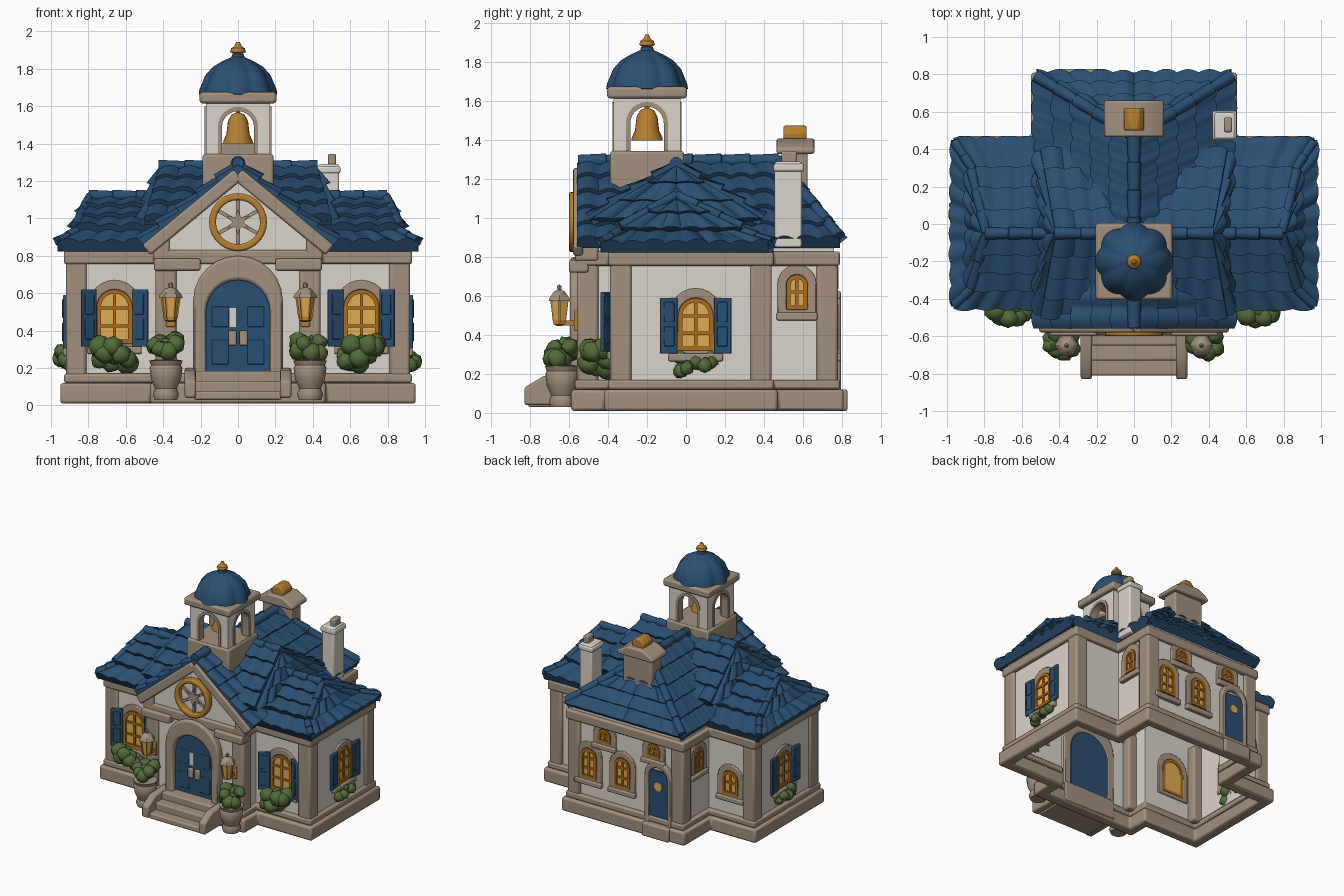
import bpy, bmesh, math, random
from mathutils import Matrix, Vector as V

if "Cube" in bpy.data.objects:
    bpy.data.objects.remove(bpy.data.objects["Cube"])
random.seed(4)
def mat(name, *rgb):
    m = bpy.data.materials.new(name)
    m.diffuse_color = (*rgb, 1)
    m.use_nodes = True
    m.node_tree.nodes["Principled BSDF"].inputs["Base Color"].default_value = m.diffuse_color
    return m
WHITE, STONE = mat("plaster", .71, .66, .59), mat("stone", .365, .28, .208)
BLUE, ORANGE = mat("blue", .023, .08, .172), mat("window_frame", .42, .15, .012)
AMBER, GOLD = mat("amber_glass", .74, .42, .09), mat("gold", .48, .215, .03)
GREEN, I = mat("leaves", .085, .147, .04), Matrix()
def at(x, y, z, deg=0):
    return Matrix.Translation((x, y, z)) @ Matrix.Rotation(math.radians(deg), 4, 'Z')
def polar(r, t):
    return r * math.cos(t), r * math.sin(t)
def finish(name, bm, m, M=I, bevel=0, angle=40):
    bmesh.ops.recalc_face_normals(bm, faces=bm.faces[:])
    me = bpy.data.meshes.new(name)
    bm.to_mesh(me)
    bm.free()
    me.transform(M)
    me.materials.append(m)
    me.shade_smooth()
    me.set_sharp_from_angle(angle=math.radians(angle))
    o = bpy.data.objects.new(name, me)
    bpy.context.collection.objects.link(o)
    if bevel:
        b = o.modifiers.new("soft_edges", 'BEVEL')
        b.width, b.segments, b.limit_method = bevel, 2, 'ANGLE'
def mesh(name, verts, faces, m, M=I, bevel=0, angle=40):
    bm = bmesh.new()
    vs = [bm.verts.new(v) for v in verts]
    for f in faces:
        bm.faces.new([vs[i] for i in f])
    finish(name, bm, m, M, bevel, angle)
def strips(n, rows, b=0, wrap=True, loop=False):
    return [(b + k * n + i, b + k * n + (i + 1) % n, b + (k + 1) % rows * n + (i + 1) % n, b + (k + 1) % rows * n + i)
            for k in range(rows - (not loop)) for i in range(n - (not wrap))]
def prism(name, pts, y0, y1, m, M=I, bevel=0):
    n = len(pts)
    verts = [(x, y, z) for y in (y0, y1) for x, z in pts]
    mesh(name, verts, [list(range(n)), list(range(n, 2 * n))] + strips(n, 2), m, M, bevel)
def box(name, x0, x1, y0, y1, z0, z1, m, M=I, bevel=0):
    prism(name, [(x0, z0), (x1, z0), (x1, z1), (x0, z1)], y0, y1, m, M, bevel)
def frame(name, outer, inner, y0, y1, m, M=I, bevel=0):
    rings = [(outer, y0), (outer, y1), (inner, y1), (inner, y0)]
    verts = [(x, y, z) for pts, y in rings for x, z in pts]
    mesh(name, verts, strips(len(outer), 4, 0, True, True), m, M, bevel)
def arch(w, z0, z1, n=12):
    return [(-w, z0), (w, z0)] + [(x, z1 - w + z) for x, z in (polar(w, math.pi * i / n) for i in range(n + 1))]
def circle(r, n=28):
    return [polar(r, math.tau * i / n) for i in range(n)]
def lathe(name, prof, m, M=I, n=16, rib=0, ribs=8):
    verts = []
    for r, z in prof:
        for t in (math.tau * i / n for i in range(n)):
            verts.append((*polar(r * (1 - rib * (1 - abs(math.cos(ribs * t / 2)))), t), z))
    ends = [list(range(n)), list(range(len(verts) - n, len(verts)))]
    mesh(name, verts, strips(n, len(prof)) + ends, m, M)
def beam(name, a, b, w, d, m, bevel=0):
    a, b = V(a), V(b)
    z = (b - a).normalized()
    M = Matrix((V((0, 1, 0)).cross(z), (0, 1, 0), z)).transposed().to_4x4()
    M.translation = a
    box(name, -w / 2, w / 2, -d / 2, d / 2, 0, (b - a).length, m, M, bevel)
def cap(name, a, b, r=.032):
    a, b = V(a), V(b)
    M = Matrix.Translation(a) @ (b - a).to_track_quat('Z', 'Y').to_matrix().to_4x4()
    L, k = (b - a).length, max(2, round((b - a).length / .14))
    prof = [(r * q, L * (i + f) / k) for i in range(k) for q, f in ((.88, 0), (1.08, .97))]
    lathe(name, prof, BLUE, M, 10)
def tiles(name, A, B, C, D, rows=4):  # barrel tile rows: A,B top edge, C,D bottom edge
    A, B, C, D = map(V, (A, B, C, D))
    nrm = (C - A).cross(B - D).normalized()
    nrm = nrm if nrm.z > 0 else -nrm
    wide, top = (C - D).length, (A - B).length
    n, mid = max(3, round(wide / .11)), .5 if top < .01 else 0
    us = [0] + [i / (n * 6) for i in range(n * 6 + 1)] + [1]
    verts, faces, W = [], [], len(us)
    for r in range(rows):
        jit = [random.uniform(-.005, .006) for _ in range(n + 1)]
        base = len(verts)
        for line, (v, lift) in enumerate(((r / rows, .004), ((r + 1) / rows, .026), ((r + 1) / rows, -.03))):
            for i, u in enumerate(us):
                ph = (u - mid) * n * (top / wide * (1 - v) + v)
                j = jit[int(abs(ph))] if line and 0 < u < 1 else 0
                h = -.03 if line == 2 or i in (0, W - 1) else lift + j + .022 * abs(math.sin(math.pi * ph))
                verts.append(A.lerp(B, u).lerp(D.lerp(C, u), v + (j if r < rows - 1 else 0)) + nrm * h)
        faces += strips(W, 3, base, False)
    b = len(verts)
    verts += [p - nrm * .03 for p in (A, B, C, D)]
    mesh(name, verts, faces + [(b, b + 1, b + 2, b + 3)], BLUE, I, 0, 50)
def bush(name, x, y, z, rx, ry, rz, n=9):
    bm = bmesh.new()
    for i in range(n):
        cx, cy = polar(.62 if i else 0, math.tau * i / n)
        p = V((x + rx * cx, y + ry * cy, z + rz * random.uniform(-.55, .5)))
        bmesh.ops.create_icosphere(bm, subdivisions=2, radius=random.uniform(.48, .62) * min(rx, rz),
                                   matrix=Matrix.Translation(p))
    for v in bm.verts:
        v.co += V([random.uniform(-.006, .006) for _ in range(3)])
    finish(name, bm, GREEN, I, 0, 60)
def window(name, M, w, h, open_deg=None, bars=(.33, .66)):
    frame(name + "_surround", arch(w + .045, -.03, h + .05), arch(w, 0, h), .03, -.016, STONE, M, .006)
    frame(name + "_frame", arch(w, 0, h), arch(w - .022, .022, h - .022), .03, -.022, ORANGE, M)
    prism(name + "_glass", arch(w - .015, .015, h - .015), .025, -.008, AMBER, M)
    box(name + "_mullion", -.009, .009, -.006, -.018, .01, h - .01, ORANGE, M)
    for k in bars:
        box(name + "_bar", -w + .01, w - .01, -.006, -.018, h * k - .008, h * k + .008, ORANGE, M)
    box(name + "_sill", -w - .05, w + .05, .005, -.035, -.055, -.015, STONE, M, .008)
    for s in (-1, 1) if open_deg is not None else ():
        S = M @ at(s * (w + .003), -.02, 0, -s * open_deg)
        a, b = sorted((0, s * .09))
        box(name + "_shutter", a, b, -.01, .01, -.015, h, BLUE, S, .005)
        for k in (.08, .54):
            box(name + "_shutter_panel", a + .018, b - .018, -.015, .015, h * k, h * (k + .38), BLUE, S, .004)
# walls, plinth and cornice follow one cross-shaped outline
OUT = [(-.42, -.54), (.42, -.54), (.42, -.37), (.9, -.37), (.9, .42), (.5, .42), (.5, .76),
       (-.5, .76), (-.5, .42), (-.9, .42), (-.9, -.37), (-.42, -.37)]
def corner(i):
    p, q, r = V(OUT[i - 1]), V(OUT[i]), V(OUT[(i + 1) % len(OUT)])
    a, b = (q - p).normalized(), (r - q).normalized()
    return q, V((a.y + b.y, -a.x - b.x)), a.cross(b) > 0
def band(name, o0, o1, z0, z1, m, bevel=0):
    C = [corner(i) for i in range(len(OUT))]
    verts = [(*(q + d * f), z) for f, z in ((o0, z0), (o0, z1), (o1, z1), (o1, z0)) for q, d, _ in C]
    mesh(name, verts, strips(len(OUT), 4, 0, True, True), m, I, bevel)
band("walls", 0, -.02, .05, .86, WHITE)
band("plinth", .05, -.03, .01, .12, STONE, .015)
band("plinth_step", .03, -.03, .12, .17, STONE, .012)
band("cornice", .03, -.02, .755, .83, STONE, .012)
for q, d, convex in map(corner, range(len(OUT))):
    if convex:
        c = q - d * .035
        box("corner_pilaster", c.x - .055, c.x + .055, c.y - .055, c.y + .055, .15, .78, STONE, I, .015)
# main gable roof with hipped back, cross roof and two-tier hipped wing roofs
for s in (-1, 1):
    tiles("main_roof", (0, -.56, 1.28), (0, .47, 1.28), (s * .52, .79, .87), (s * .52, -.56, .87), 5)
    tiles("cross_roof", (-.42, -.05, 1.27), (.42, -.05, 1.27), (.5, -.05 + s * .44, .99), (-.5, -.05 + s * .44, .99))
    tiles("cross_roof_end", (s * .42, -.05, 1.27), (s * .42, -.05, 1.27), (s * .5, .39, .99), (s * .5, -.49, .99), 3)
    cap("cross_ridge", (0, -.05, 1.28), (s * .43, -.05, 1.28))
    cap("back_hip", (0, .47, 1.3), (s * .52, .79, .9))
    for m, e in ((.29, .45), (-.34, -.44)):
        tiles("wing_roof", (s * .38, -.05, 1.1), (s * .79, -.05, 1.1), (s * .87, m, .935), (s * .38, m, .935), 3)
        tiles("wing_eave", (s * .38, m * .9, .93), (s * .84, m * .9, .93), (s * .965, e, .85), (s * .38, e, .85), 1)
        cap("wing_hip", (s * .79, -.05, 1.12), (s * .87, m, .955), .026)
        cap("wing_eave_hip", (s * .86, m, .935), (s * .96, e * .98, .875), .026)
    tiles("wing_roof_end", (s * .79, -.05, 1.1), (s * .79, -.05, 1.1), (s * .87, .29, .935), (s * .87, -.34, .935), 2)
    tiles("wing_eave_end", (s * .84, -.3, .93), (s * .84, .26, .93), (s * .963, .45, .85), (s * .963, -.44, .85), 1)
    cap("wing_ridge", (s * .42, -.05, 1.12), (s * .8, -.05, 1.12))
tiles("back_roof", (0, .47, 1.28), (0, .47, 1.28), (.52, .79, .87), (-.52, .79, .87), 5)
cap("main_ridge", (0, -.555, 1.295), (0, .48, 1.295), .036)
# front gable with rake trim
prism("gable_wall", [(-.42, .74), (.42, .74), (.42, .9), (0, 1.24), (-.42, .9)], -.545, -.5, WHITE)
for s in (-1, 1):
    beam("gable_trim", (s * .49, -.555, .83), (0, -.555, 1.235), .07, .05, STONE, .012)
    box("front_cornice", s * .325 - .125, s * .325 + .125, -.6, -.5, .72, .785, STONE, I, .012)
    box("gable_bracket", s * .41 - .045, s * .41 + .045, -.57, -.45, .78, .9, STONE, I, .012)
# round window with star
R = at(0, -.545, .98)
frame("round_window_ring", circle(.155), circle(.118), 0, -.055, GOLD, R, .01)
prism("round_window_pane", circle(.12), 0, -.01, WHITE, R)
for t in (math.tau * i / 6 + math.pi / 6 for i in range(6)):
    x, z = polar(.122, t)
    beam("round_window_spoke", (0, -.56, .98), (x, -.56, .98 + z), .02, .02, STONE)
prism("round_window_star", [polar((.07, .03)[i % 2], math.tau * i / 12 + math.pi / 6) for i in range(12)],
      -.01, -.035, STONE, R)
# front door and steps
D = at(0, -.54, .17)
frame("door_arch", arch(.24, -.03, .63), arch(.172, .0, .5), .03, -.055, STONE, D, .015)
prism("front_door", arch(.175, 0, .5), .03, -.012, BLUE, D)
for s in (-1, 1):
    for z0, z1 in ((.05, .18), (.25, .36)):
        box("door_panel", s * .095 - .045, s * .095 + .045, -.01, -.02, z0, z1, BLUE, D, .005)
    box("door_handle", s * .03 - .022, s * .03 + .022, -.01, -.035, .15, .23, STONE, D, .008)
    prism("step_cheek", [(-.83, .04), (-.83, .13), (-.73, .19), (-.54, .2), (-.54, .04)], -.03, .03, STONE,
          at(s * .255, 0, 0, 90), .012)
box("door_window", -.045, -.01, -.01, -.016, .25, .35, WHITE, D)
for i in range(3):
    box("step", -.235, .235, -.81 + i * .08, -.5, .03, .075 + i * .055, STONE, I, .01)
# planters, lanterns and wing windows on both sides
for s in (-1, 1):
    lathe("planter", [(.06, .03), (.07, .06), (.058, .09), (.08, .14), (.088, .2), (.08, .215), (.09, .24), (.06, .245)],
          STONE, at(s * .385, -.635, 0))
    bush("planter_bush", s * .385, -.63, .305, .105, .085, .085)
    L = at(s * .36, -.65, 0)
    lathe("lantern_glass", [(.032, .47), (.048, .58)], AMBER, L, 6)
    lathe("lantern_base", [(.012, .445), (.034, .455), (.034, .475)], GOLD, L, 6)
    lathe("lantern_cap", [(.064, .575), (.06, .59), (.03, .625), (.012, .63), (.014, .65), (.002, .66)], STONE, L, 6)
    for (x0, y0), (x1, y1) in zip(circle(.033, 6), circle(.049, 6)):
        beam("lantern_bar", (s * .36 + x0, -.65 + y0, .465), (s * .36 + x1, -.65 + y1, .58), .009, .009, GOLD)
    box("lantern_bracket", s * .36 - .012, s * .36 + .012, -.65, -.53, .45, .475, GOLD)
    box("lantern_plate", s * .36 - .025, s * .36 + .025, -.575, -.54, .42, .53, GOLD, I, .006)
    window("wing_front_window", at(s * .66, -.37, .33), .095, .29, 28)
    bush("front_window_bush", s * .66, -.45, .28, .135, .08, .1, 11)
    window("wing_side_window", at(s * .9, .05, .32, s * 90), .09, .27, 4)
    bush("side_window_bush", s * .91, .05, .26, .07, .13, .085, 10)
    window("back_block_side_window", at(s * .5, .57, .53, s * 90), .055, .18, bars=(.5,))
# back wall windows and door
window("left_wing_back_window", at(-.7, .42, .33, 180), .07, .19, bars=(.5,))
for x in (.33, .03):
    window("back_window", at(x, .76, .32, 180), .07, .24)
for x in (.19, -.25):
    window("back_upper_window", at(x, .76, .64, 180), .055, .11, bars=(.5,))
B = at(-.3, .76, .12, 180)
frame("back_door_surround", arch(.12, -.05, .5), arch(.085, 0, .45), .01, -.035, STONE, B, .01)
prism("back_door", [(-.09, 0), (.09, 0), (.09, .42), (-.09, .42)], .03, -.02, BLUE, B)
prism("back_door_light", [(x, z + .3) for x, z in circle(.035, 12)], -.02, -.028, AMBER, B)
box("back_door_step", -.42, -.18, .76, .83, .01, .12, STONE, I, .012)
# bell tower
T = at(0, -.2, 0)
box("tower_base", -.19, .19, -.19, .19, 1.08, 1.345, STONE, T, .015)
side = [(-.172, 1.34), (-.172, 1.63), (.172, 1.63), (.172, 1.34), (.088, 1.34)] + arch(.088, 1.34, 1.575)[2:] + [(-.088, 1.34)]
for S in (T @ at(0, 0, 0, 90 * k) for k in range(4)):
    prism("tower_side", side, -.172, -.12, WHITE, S)
    frame("tower_arch_trim", arch(.108, 1.335, 1.597), arch(.086, 1.345, 1.573), -.115, -.178, STONE, S)
box("tower_cornice", -.205, .205, -.205, .205, 1.615, 1.675, STONE, T, .015)
lathe("dome", [(.19, 1.655), (.21, 1.665), (.206, 1.69), (.193, 1.72), (.175, 1.765), (.135, 1.81), (.085, 1.84),
               (.035, 1.862), (.03, 1.88)], BLUE, T, 64, .09)
lathe("finial", [(.03, 1.86), (.024, 1.88), (.042, 1.89), (.036, 1.91), (.02, 1.92), (.01, 1.942)], GOLD, T, 10)
lathe("bell", [(.04, 1.4), (.08, 1.4), (.078, 1.415), (.062, 1.45), (.054, 1.52), (.035, 1.555), (.012, 1.565),
               (.012, 1.6)], GOLD, T, 20)
# side chimney and rear stone chimney
box("side_chimney", .43, .54, .455, .595, .85, 1.29, WHITE, I, .01)
box("side_chimney_cap", .42, .548, .45, .605, 1.24, 1.28, WHITE, I, .01)
box("side_chimney_pot", .48, .525, .49, .57, 1.27, 1.345, STONE, I, .01)
box("rear_chimney", -.13, .13, .495, .625, 1.05, 1.34, STONE, I, .012)
prism("rear_chimney_cap", [(-.16, 1.33), (.16, 1.33), (.16, 1.36), (.07, 1.41), (-.07, 1.41), (-.16, 1.36)],
      .465, .66, STONE, I, .012)
prism("rear_chimney_ornament", [(-.05, 1.4), (.05, 1.4), (.055, 1.44), (.025, 1.475), (-.025, 1.475), (-.055, 1.44)],
      .5, .62, GOLD, I, .01)
